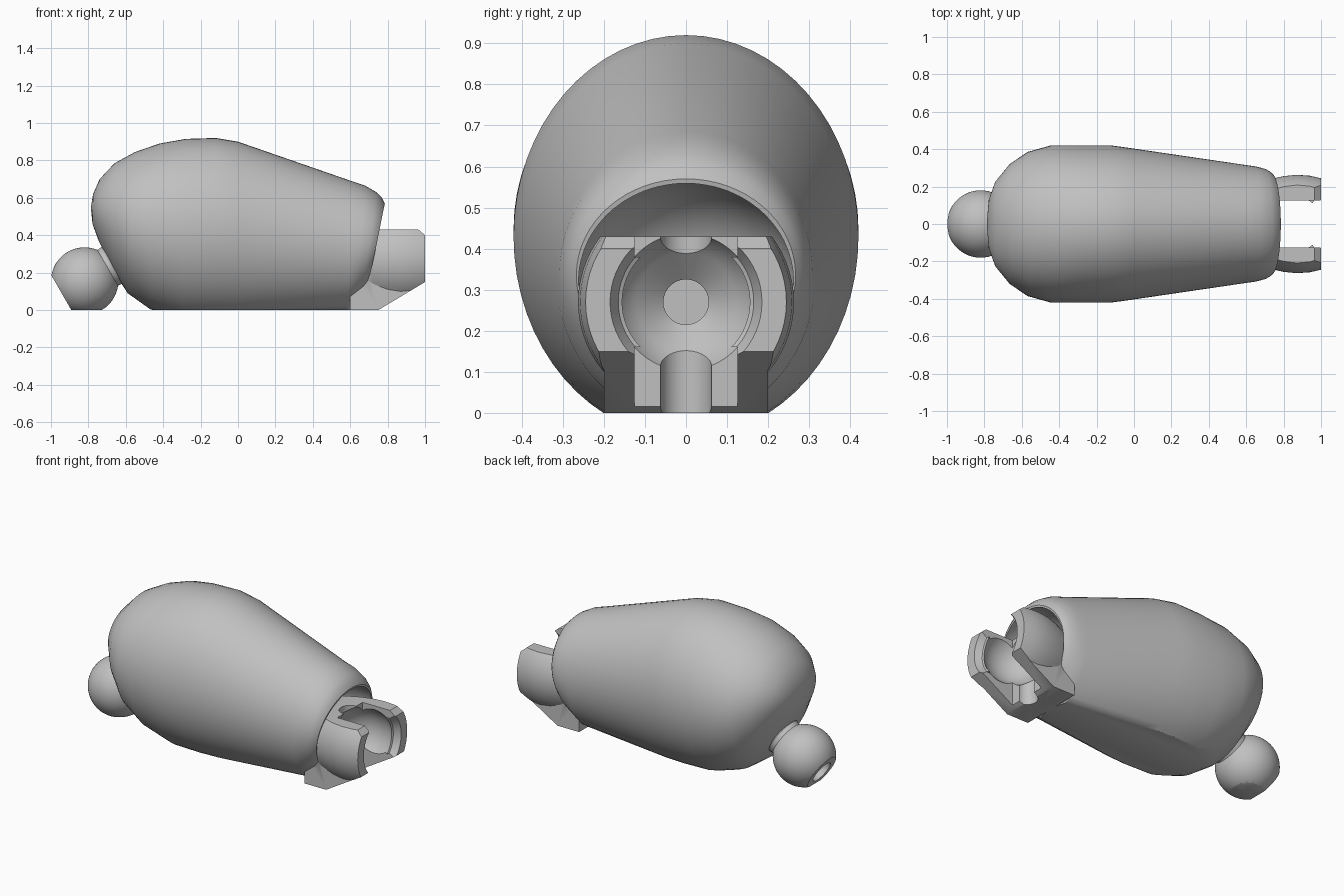
import bpy, bmesh, math
from mathutils import Vector, Matrix

cube = bpy.data.objects.get("Cube")
if cube:
    bpy.data.objects.remove(cube)

grey = bpy.data.materials.new("plain_grey")
grey.use_nodes = True
colour = (0.53, 0.53, 0.53, 1)
grey.diffuse_color = colour
grey.node_tree.nodes["Principled BSDF"].inputs["Base Color"].default_value = colour
SEG = 64


def finish(name, bm, ground=False):
    """Turn a bmesh into an object, optionally sliced flat at the ground."""
    if ground:
        geom = bm.verts[:] + bm.edges[:] + bm.faces[:]
        bmesh.ops.bisect_plane(bm, geom=geom, plane_co=(0, 0, 0),
                               plane_no=(0, 0, -1), clear_outer=True)
        rim = [e for e in bm.edges if e.is_boundary]
        bmesh.ops.holes_fill(bm, edges=rim, sides=0)
    bmesh.ops.recalc_face_normals(bm, faces=bm.faces[:])
    mesh = bpy.data.meshes.new(name)
    bm.to_mesh(mesh)
    bm.free()
    mesh.materials.append(grey)
    obj = bpy.data.objects.new(name, mesh)
    bpy.context.collection.objects.link(obj)
    return obj


def skin(name, rings, ground=False):
    """Join equal rings of points and cap both ends."""
    bm = bmesh.new()
    loops = [[bm.verts.new(p) for p in ring] for ring in rings]
    for a, b in zip(loops, loops[1:]):
        for i in range(len(a)):
            j = (i + 1) % len(a)
            bm.faces.new((a[i], a[j], b[j], b[i]))
    bm.faces.new(loops[0])
    bm.faces.new(loops[-1])
    return finish(name, bm, ground)


def ellipse(centre, u, v):
    steps = [2 * math.pi * i / SEG for i in range(SEG)]
    return [centre + u * math.cos(a) + v * math.sin(a) for a in steps]


def lathe(name, origin, axis, profile, ground=False):
    """Revolve (distance, radius) pairs about an axis in the xz plane."""
    axis = Vector(axis).normalized()
    side = Vector((0, 1, 0))
    up = axis.cross(side)
    rings = [ellipse(Vector(origin) + axis * t, up * r, side * r) for t, r in profile]
    return skin(name, rings, ground)


def prism(name, outline, half_width):
    """Extrude an xz outline across y."""
    return skin(name, [[Vector((x, y, z)) for x, z in outline]
                       for y in (-half_width, half_width)])


def combine(obj, tool, operation):
    mod = obj.modifiers.new(operation.lower(), "BOOLEAN")
    mod.object, mod.operation, mod.solver = tool, operation, "EXACT"
    bpy.context.view_layer.objects.active = obj
    bpy.ops.object.modifier_apply(modifier=mod.name)
    bpy.data.objects.remove(tool)


def arc(radius, start, end, count):
    """Profile points of a sphere between two axial distances."""
    a, b = math.acos(start / radius), math.acos(end / radius)
    angles = [a + (b - a) * i / count for i in range(count + 1)]
    return [(radius * math.cos(t), radius * math.sin(t)) for t in angles]


# Body: elliptical sections given by top point, bottom point and half width
stations = [
    (-.785, .56, -.785, .53, .03), (-.775, .62, -.778, .46, .13),
    (-.74, .70, -.745, .37, .225), (-.66, .785, -.67, .215, .32),
    (-.55, .845, -.59, .09, .385), (-.42, .89, -.47, .005, .42),
    (-.28, .915, -.30, -.055, .42), (-.12, .92, -.12, -.06, .42),
    (0, .90, 0, -.06, .403), (.62, .685, .58, -.02, .315),
    (.68, .665, .62, .015, .308), (.74, .63, .66, .05, .295),
    (.77, .60, .68, .08, .28), (.785, .57, .69, .10, .267)]
rings = []
for xt, zt, xb, zb, half in stations:
    top, low = Vector((xt, 0, zt)), Vector((xb, 0, zb))
    rings.append(ellipse((top + low) / 2, (top - low) / 2, Vector((0, half, 0))))
body = skin("body", rings, ground=True)

# Rounded hollow in the open end of the body
bm = bmesh.new()
place = Matrix.Translation((.71, 0, .325)) @ Matrix.Diagonal((.27, .263, .243, 1))
bmesh.ops.create_uvsphere(bm, u_segments=SEG, v_segments=32, radius=1, matrix=place)
combine(body, finish("hollow", bm), "DIFFERENCE")

# Ball with bored end, flat underside and flared neck
ball = lathe("ball_and_neck", (-.82, 0, .155), (.87, 0, .5),
             [(.1, .001), (.1, .07), (-.139, .07)] + arc(.18, -.139, .142, 24)
             + [(.165, .112), (.19, .13), (.21, .135), (.32, .135)], ground=True)

# Socket: barrel and foot trimmed to the side outline
socket = lathe("socket", (0, 0, .27), (1, 0, 0),
               [(.43, .12), (.55, .17), (.64, .21), (.72, .238), (.8, .256),
                (.87, .263), (.94, .258), (1.02, .24)])
foot = prism("foot", [(.6, -.05), (1.01, -.05), (1.01, .2), (.6, .2)], .2)
combine(socket, foot, "UNION")
trim = prism("trim", [(.4, 0), (.75, 0), (1, .15), (1, .4), (.965, .43), (.4, .43)], .5)
combine(socket, trim, "INTERSECT")

# Spherical seat with a countersunk bore and a flared mouth
seat = [(.855 + t, r) for t, r in arc(.185, -.14, .1, 20)]
bore = lathe("bore", (0, 0, .27), (1, 0, 0),
             [(.47, .055), (.66, .055)] + seat + [(.96, .165), (1.01, .19)])
combine(socket, bore, "DIFFERENCE")

# Gaps between the two jaws and the rounded vertical grooves behind them
for low, high in ((-.1, .16), (.38, .6)):
    gap = prism("gap", [(.775, low), (1.1, low), (1.1, high), (.775, high)], .125)
    combine(socket, gap, "DIFFERENCE")
groove = lathe("groove", (.775, 0, -.1), (0, 0, 1), [(0, .062), (.7, .062)])
combine(socket, groove, "DIFFERENCE")

# Smooth shading with crisp edges
for obj in (body, ball, socket):
    bpy.ops.object.select_all(action="DESELECT")
    obj.select_set(True)
    bpy.context.view_layer.objects.active = obj
    bpy.ops.object.shade_smooth_by_angle(angle=math.radians(32))
